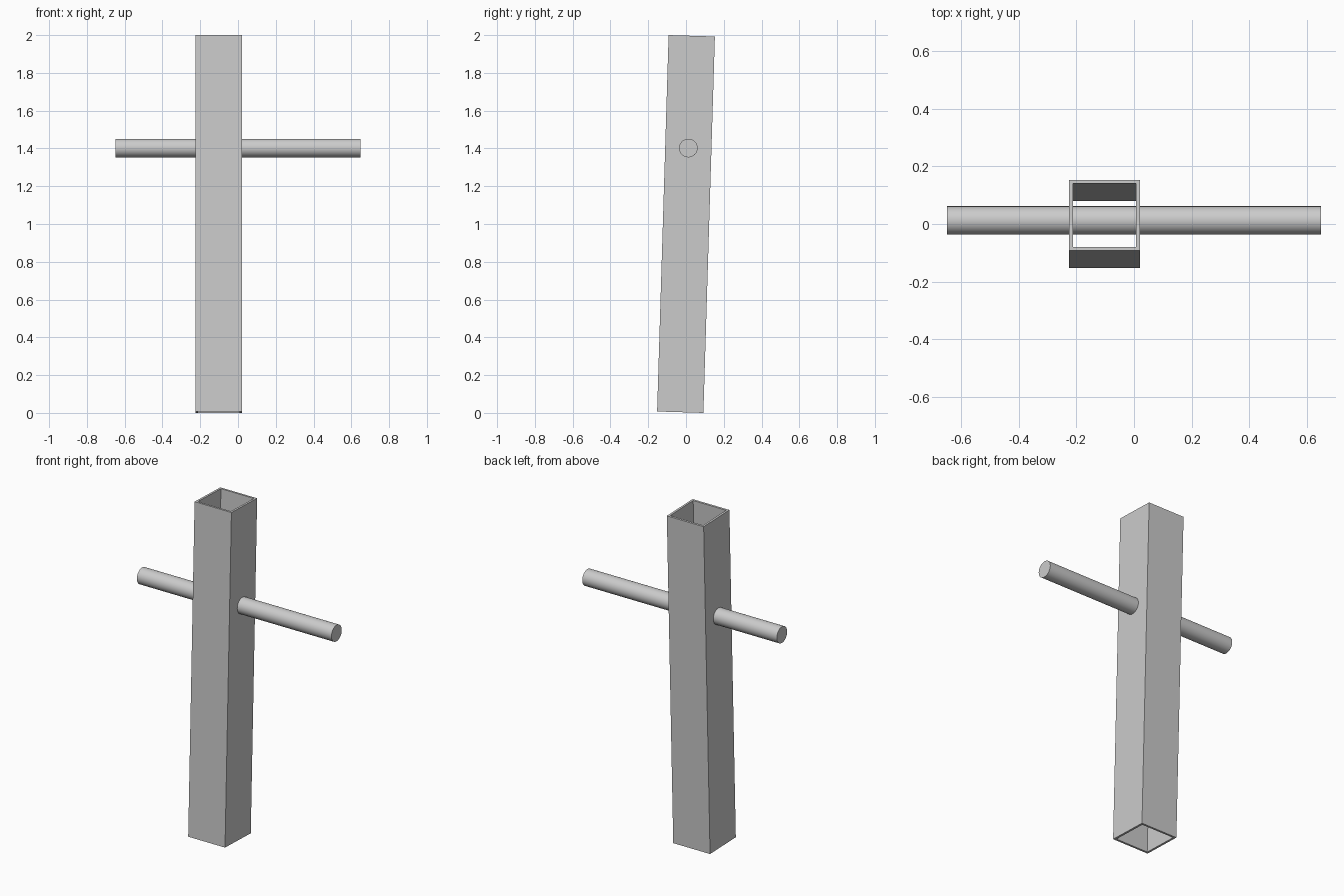
import bpy
import bmesh
from math import radians, cos, sin

cube = bpy.data.objects.get("Cube")
if cube:
    bpy.data.objects.remove(cube, do_unlink=True)

WIDTH, WALL, TILT = 0.245, 0.013, radians(1.75)
LENGTH = (2 - WIDTH * sin(TILT)) / cos(TILT)
TUBE_X = -0.102

grey = bpy.data.materials.new("light grey")
grey.use_nodes = True
colour = (0.6, 0.6, 0.6, 1)
grey.diffuse_color = colour
grey.node_tree.nodes["Principled BSDF"].inputs["Base Color"].default_value = colour

# Square hollow tube, open at both ends, leaning slightly backwards
bm = bmesh.new()
rings = []
for z in (-LENGTH / 2, LENGTH / 2):
    for half in (WIDTH / 2, WIDTH / 2 - WALL):
        rings.append([bm.verts.new((sx * half, sy * half, z))
                      for sx, sy in ((-1, -1), (1, -1), (1, 1), (-1, 1))])
low_out, low_in, top_out, top_in = rings
for a, b in ((low_out, top_out), (top_out, top_in), (top_in, low_in), (low_in, low_out)):
    for i in range(4):
        j = (i + 1) % 4
        bm.faces.new((a[i], a[j], b[j], b[i]))
bmesh.ops.recalc_face_normals(bm, faces=bm.faces)
mesh = bpy.data.meshes.new("square_tube")
bm.to_mesh(mesh)
bm.free()
tube = bpy.data.objects.new("square_tube", mesh)
bpy.context.collection.objects.link(tube)
tube.location = (TUBE_X, 0, 1)
tube.rotation_euler.x = -TILT
mesh.materials.append(grey)

# Round cross rod passing through the side walls
bpy.ops.mesh.primitive_cylinder_add(vertices=64, radius=0.049, depth=1.295,
                                    location=(0, 0.0125, 1.402),
                                    rotation=(0, radians(90), 0))
rod = bpy.context.object
rod.name = "cross_rod"
rod.data.materials.append(grey)
bpy.ops.object.shade_smooth_by_angle(angle=radians(30))
